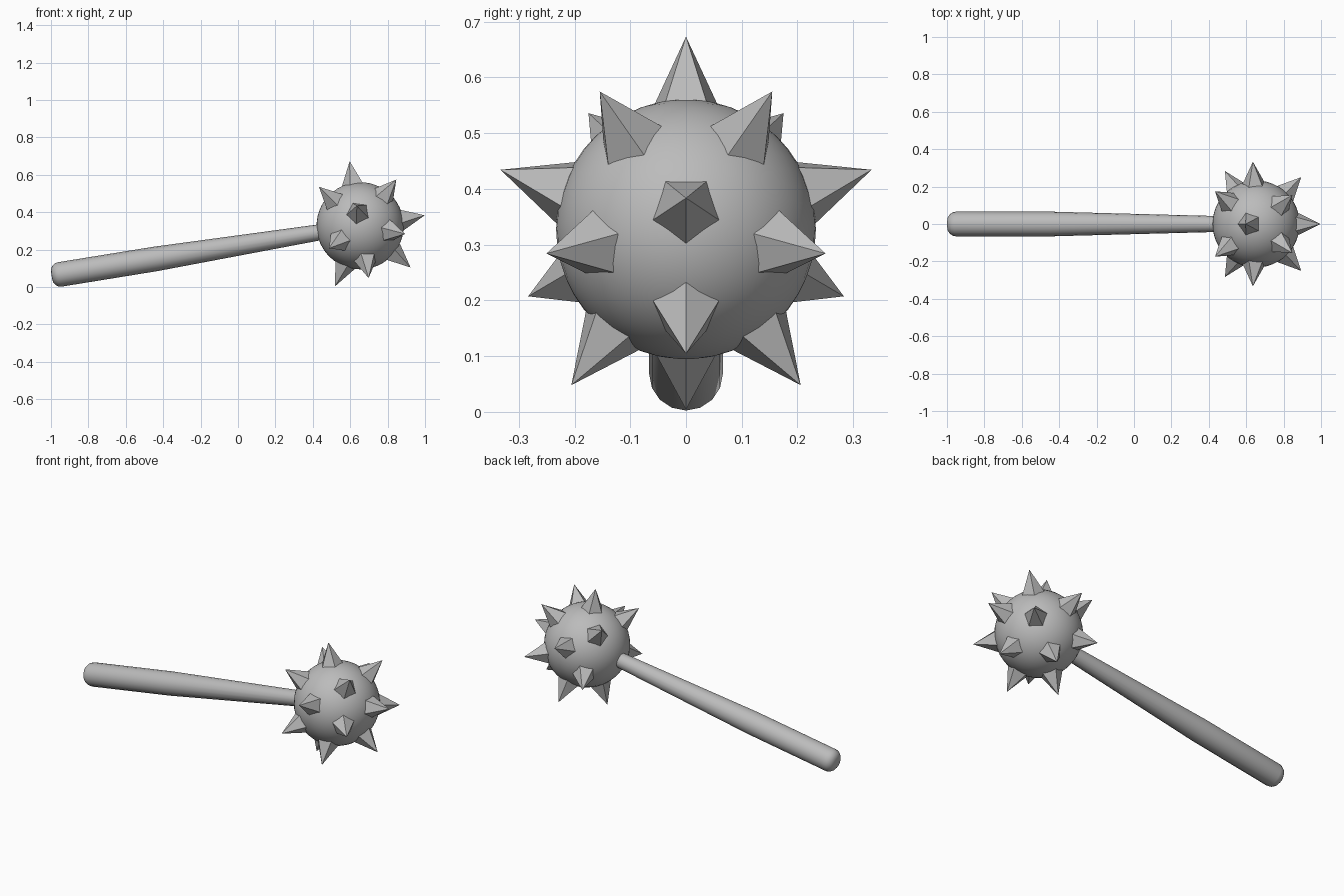
import bpy, bmesh
from math import radians, sin, cos, tau, sqrt
from mathutils import Matrix, Vector

if "Cube" in bpy.data.objects:
    bpy.data.objects.remove(bpy.data.objects["Cube"])

# Whole weapon frame: local X runs along the handle towards the head
FRAME = Matrix.Translation((0.653, 0, 0.3275)) @ Matrix.Rotation(radians(-9.2), 4, 'Y')
BALL_R, TIP_R = 0.233, 0.35
SPIKE_BASE = 0.062

grey = bpy.data.materials.new("plain grey")
grey.use_nodes = True
COLOUR = (0.5, 0.5, 0.5, 1)
grey.diffuse_color = COLOUR
grey.node_tree.nodes["Principled BSDF"].inputs["Base Color"].default_value = COLOUR


def make_object(name, bm, smooth_angle=None):
    bmesh.ops.recalc_face_normals(bm, faces=bm.faces)
    mesh = bpy.data.meshes.new(name)
    bm.to_mesh(mesh)
    bm.free()
    mesh.materials.append(grey)
    obj = bpy.data.objects.new(name, mesh)
    bpy.context.collection.objects.link(obj)
    obj.matrix_world = FRAME
    if smooth_angle:
        bpy.ops.object.select_all(action='DESELECT')
        obj.select_set(True)
        bpy.context.view_layer.objects.active = obj
        bpy.ops.object.shade_smooth_by_angle(angle=radians(smooth_angle))
    return obj


# Ball head
bm = bmesh.new()
bmesh.ops.create_uvsphere(bm, u_segments=48, v_segments=24, radius=BALL_R)
make_object("ball_head", bm, 40)

# Handle: lathe of (distance behind ball centre, radius), rounded at the butt
ROUND, BUTT, GRIP_R = 0.045, 1.671, 0.066
profile = [(0.15, 0.041), (1.11, GRIP_R)]
for i in range(5):
    a = radians(22.5 * i)
    profile.append((BUTT - ROUND + ROUND * sin(a), GRIP_R - ROUND + ROUND * cos(a)))
SIDES = 16
bm = bmesh.new()
rings = [[bm.verts.new((-d, r * sin(tau * k / SIDES), r * cos(tau * k / SIDES)))
          for k in range(SIDES)] for d, r in profile]
for lower, upper in zip(rings, rings[1:]):
    for k in range(SIDES):
        n = (k + 1) % SIDES
        bm.faces.new((lower[k], lower[n], upper[n], upper[k]))
bm.faces.new(rings[0])
bm.faces.new(rings[-1])
make_object("handle", bm, 30)


# Five-sided spike, tilted away from the head axis and turned around it
def spike(name, tilt, turn, corner_to_pole=True):
    rot = Matrix.Rotation(radians(turn), 3, 'X') @ Matrix.Rotation(radians(-tilt), 3, 'Y')
    side = -1 if corner_to_pole else 1
    base_d = sqrt(BALL_R ** 2 - SPIKE_BASE ** 2)
    bm = bmesh.new()
    base = [bm.verts.new(rot @ Vector((base_d, SPIKE_BASE * sin(tau * k / 5),
                                       side * SPIKE_BASE * cos(tau * k / 5))))
            for k in range(5)]
    tip = bm.verts.new(rot @ Vector((TIP_R, 0, 0)))
    bm.faces.new(base)
    for k in range(5):
        bm.faces.new((base[k], base[(k + 1) % 5], tip))
    make_object(name, bm)


spike("front_spike", 0, 0)
# Three rings of five, the middle one staggered
for ring, tilt, first, to_pole in (("outer", 48.8, 180, True),
                                   ("middle", 90, 0, False),
                                   ("inner", 121.7, 180, True)):
    for i in range(5):
        spike(f"{ring}_ring_spike_{i + 1}", tilt, first + 72 * i, to_pole)
